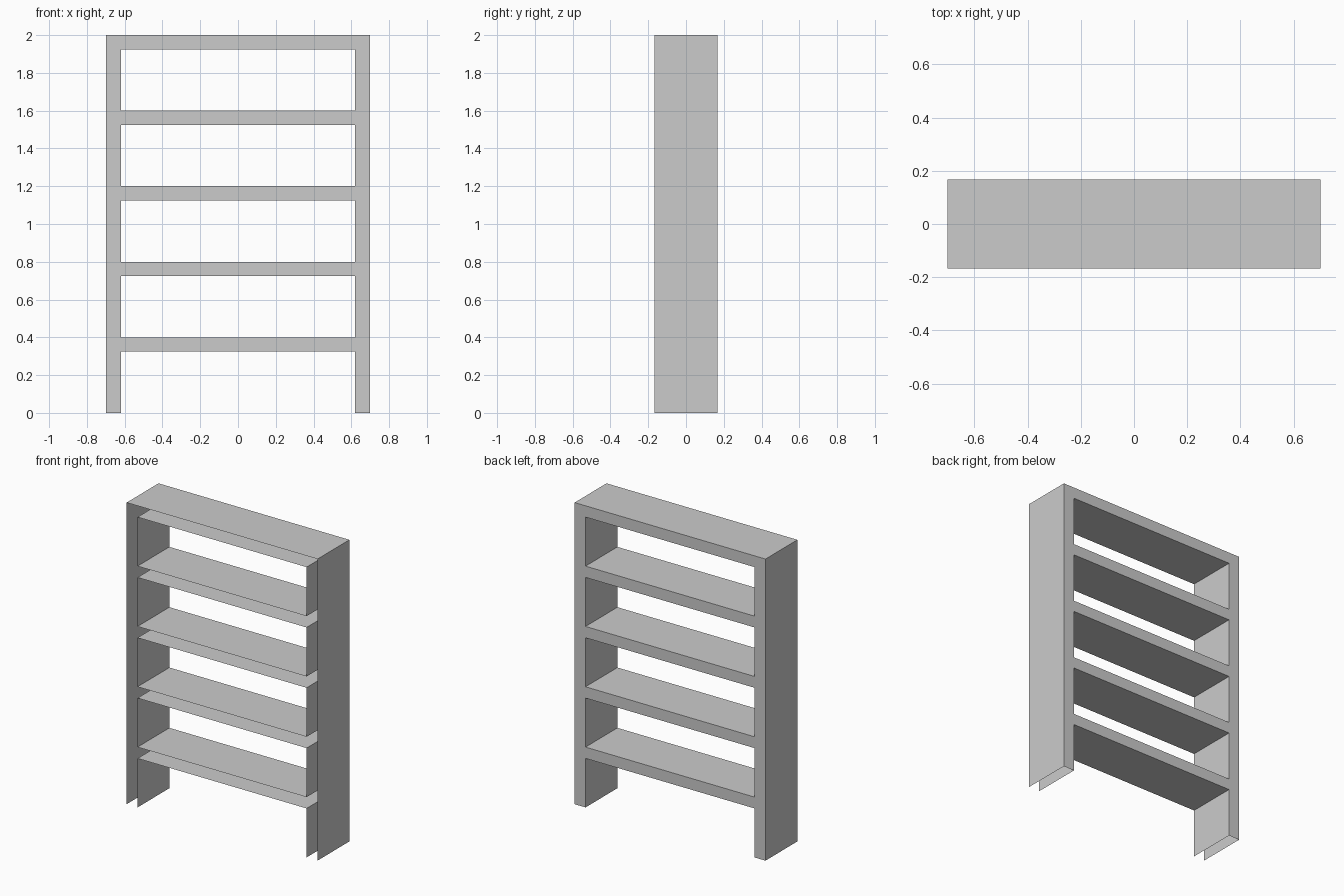
import bpy, bmesh
from mathutils import Vector

if "Cube" in bpy.data.objects:
    bpy.data.objects.remove(bpy.data.objects["Cube"])

OUT_X, IN_X = 0.70, 0.62      # outer and inner half widths
HALF_D = 0.167                # half depth
SHELF_T = 0.075               # shelf thickness
STEP, COUNT = 0.40, 5         # shelf spacing and number of shelves

# Grid lines of the frame profile
xs = [-OUT_X, -IN_X, IN_X, OUT_X]
zs = [0.0]
for i in range(1, COUNT + 1):
    zs += [i * STEP - SHELF_T, i * STEP]

bm = bmesh.new()
grid = [[bm.verts.new((x, HALF_D, z)) for x in xs] for z in zs]

# Back face: both uprights plus every shelf edge, openings left empty
for r in range(len(zs) - 1):
    for c in range(3):
        if c == 1 and r % 2 == 0:
            continue
        bm.faces.new((grid[r][c], grid[r + 1][c], grid[r + 1][c + 1], grid[r][c + 1]))
bm.normal_update()

# Panels: pull the outline forward, leaving the front and the feet open
outline = [e for e in bm.edges if e.is_boundary
           and not all(v.co.z < 1e-4 for v in e.verts)]
ext = bmesh.ops.extrude_edge_only(bm, edges=outline)
moved = [g for g in ext["geom"] if isinstance(g, bmesh.types.BMVert)]
bmesh.ops.translate(bm, verts=moved, vec=Vector((0, -2 * HALF_D, 0)))

# Make every panel face away from the material of the frame
back = [f for f in bm.faces if all(v.co.y > 0 for v in f.verts)]
bm.normal_update()
for f in bm.faces:
    if f in back:
        continue
    edge = next(e for e in f.edges if all(v.co.y > 0 for v in e.verts))
    owner = next(n for n in edge.link_faces if n in back)
    away = f.calc_center_median() - owner.calc_center_median()
    away.y = 0
    if f.normal.dot(away) < 0:
        f.normal_flip()
for f in back:
    if f.normal.y < 0:
        f.normal_flip()

# Merge coplanar pieces into clean panels
bmesh.ops.dissolve_limit(bm, angle_limit=0.01, verts=bm.verts[:], edges=bm.edges[:])

mesh = bpy.data.meshes.new("shelf_frame")
bm.to_mesh(mesh)
bm.free()
shelf = bpy.data.objects.new("shelf_frame", mesh)
bpy.context.collection.objects.link(shelf)
